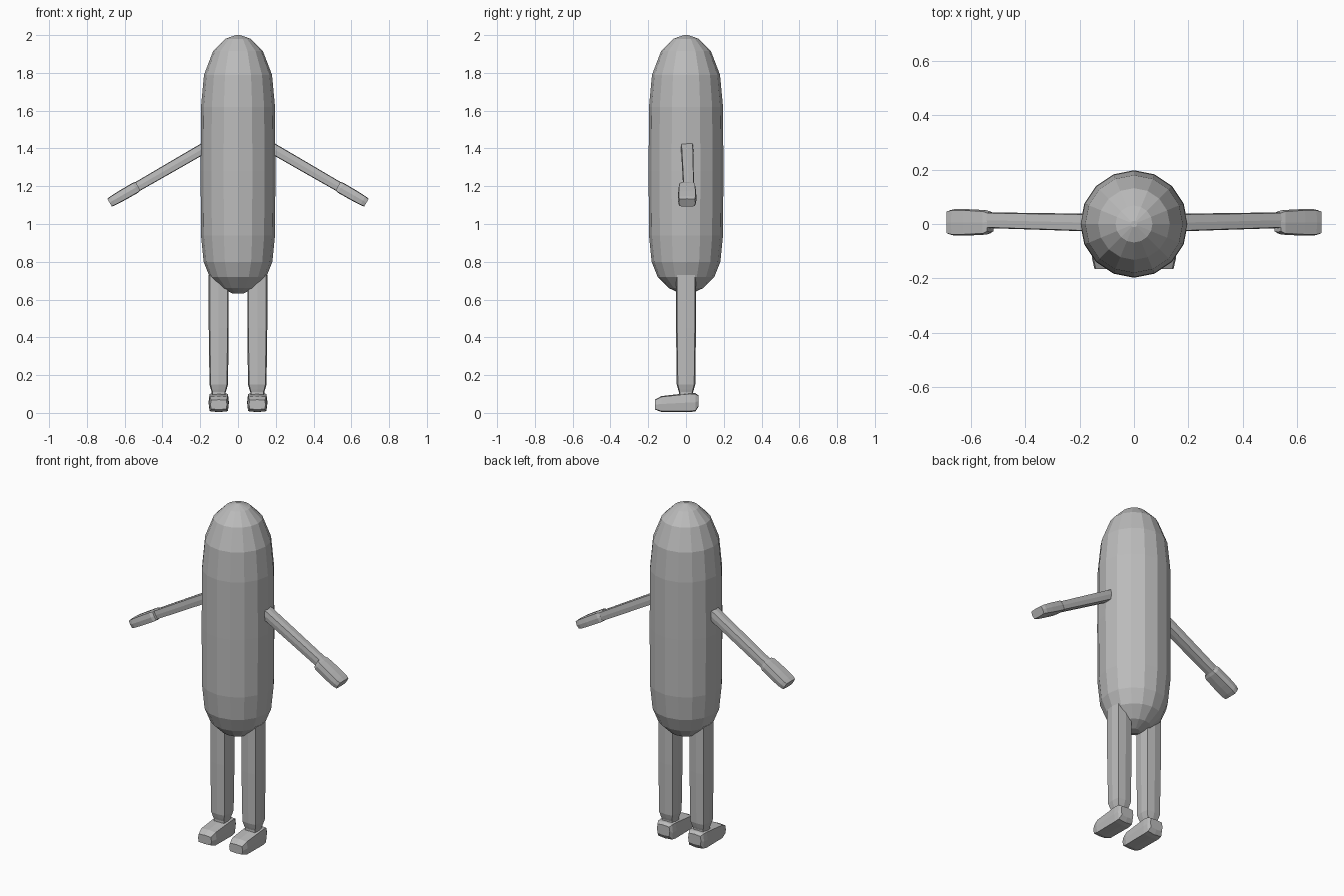
import bpy, bmesh, math
from mathutils import Vector

if "Cube" in bpy.data.objects:
    bpy.data.objects.remove(bpy.data.objects["Cube"])

grey = bpy.data.materials.new("plain grey")
grey.diffuse_color = (0.5, 0.5, 0.5, 1)
grey.use_nodes = True
grey.node_tree.nodes["Principled BSDF"].inputs["Base Color"].default_value = grey.diffuse_color


def loft(name, rings, mirror=False):
    """Skin a list of point rings, cap both ends, keep flat faces."""
    bm = bmesh.new()
    loops = [[bm.verts.new(p) for p in ring] for ring in rings]
    n = len(loops[0])
    for a, b in zip(loops, loops[1:]):
        for i in range(n):
            j = (i + 1) % n
            bm.faces.new((a[i], a[j], b[j], b[i]))
    bm.faces.new(loops[0][::-1])
    bm.faces.new(loops[-1])
    bmesh.ops.recalc_face_normals(bm, faces=bm.faces)
    mesh = bpy.data.meshes.new(name)
    bm.to_mesh(mesh)
    bm.free()
    mesh.materials.append(grey)
    obj = bpy.data.objects.new(name, mesh)
    bpy.context.collection.objects.link(obj)
    if mirror:
        obj.modifiers.new("mirror", 'MIRROR')
    return obj


def section(center, u, v, corner=0.88):
    """Eight-sided, slightly bulged box section with half axes u and v."""
    c, u, v, k = Vector(center), Vector(u), Vector(v), corner
    shape = [(1, 0), (k, k), (0, 1), (-k, k), (-1, 0), (-k, -k), (0, -1), (k, -k)]
    return [c + u * a + v * b for a, b in shape]


# body: tall sixteen-sided capsule, longer taper at the top
profile = [(0.03, 0.633), (0.09, 0.66), (0.15, 0.72), (0.182, 0.80),
           (0.196, 0.94), (0.198, 1.28), (0.196, 1.62), (0.18, 1.79),
           (0.132, 1.915), (0.068, 1.98), (0.012, 2.0)]
loft("body", [[(r * math.cos(math.tau * i / 16), r * math.sin(math.tau * i / 16), z)
               for i in range(16)] for r, z in profile])

# legs: square-ish columns narrowing to the ankle
leg_x = 0.102
loft("leg", [section((leg_x, 0, z), (w, 0, 0), (0, w, 0))
             for z, w in [(0.73, 0.053), (0.45, 0.053), (0.15, 0.049),
                          (0.125, 0.042), (0.11, 0.037), (0.08, 0.037)]], True)

# feet: wedges with rounded heel and toe, y, middle height, half width, half height
loft("foot", [section((leg_x, y, z), (w, 0, 0), (0, 0, h), 0.9)
              for y, z, w, h in [(0.066, 0.063, 0.042, 0.030), (0.05, 0.056, 0.051, 0.048),
                                 (0.02, 0.055, 0.054, 0.051), (-0.13, 0.047, 0.052, 0.042),
                                 (-0.165, 0.044, 0.044, 0.026)]], True)

# arms and hands follow one line sloping down by 30 degrees
tilt = math.radians(30)
along = Vector((math.cos(tilt), 0, -math.sin(tilt)))
across = Vector((math.sin(tilt), 0, math.cos(tilt)))
shoulder = Vector((0.15, 0, 1.419))


def limb(name, rings):
    loft(name, [section(shoulder + along * d + Vector((0, y, 0)),
                        (0, w, 0), across * h, 0.9)
                for d, y, w, h in rings], True)


# distance, y offset, half width, half thickness
limb("arm", [(0, 0.005, 0.033, 0.029), (0.2, 0.009, 0.031, 0.028),
             (0.45, 0.014, 0.029, 0.026)])
limb("hand", [(0.438, 0.007, 0.037, 0.026), (0.455, 0.006, 0.045, 0.030),
              (0.54, 0.006, 0.049, 0.029), (0.59, 0.006, 0.049, 0.027),
              (0.612, 0.006, 0.044, 0.024)])
